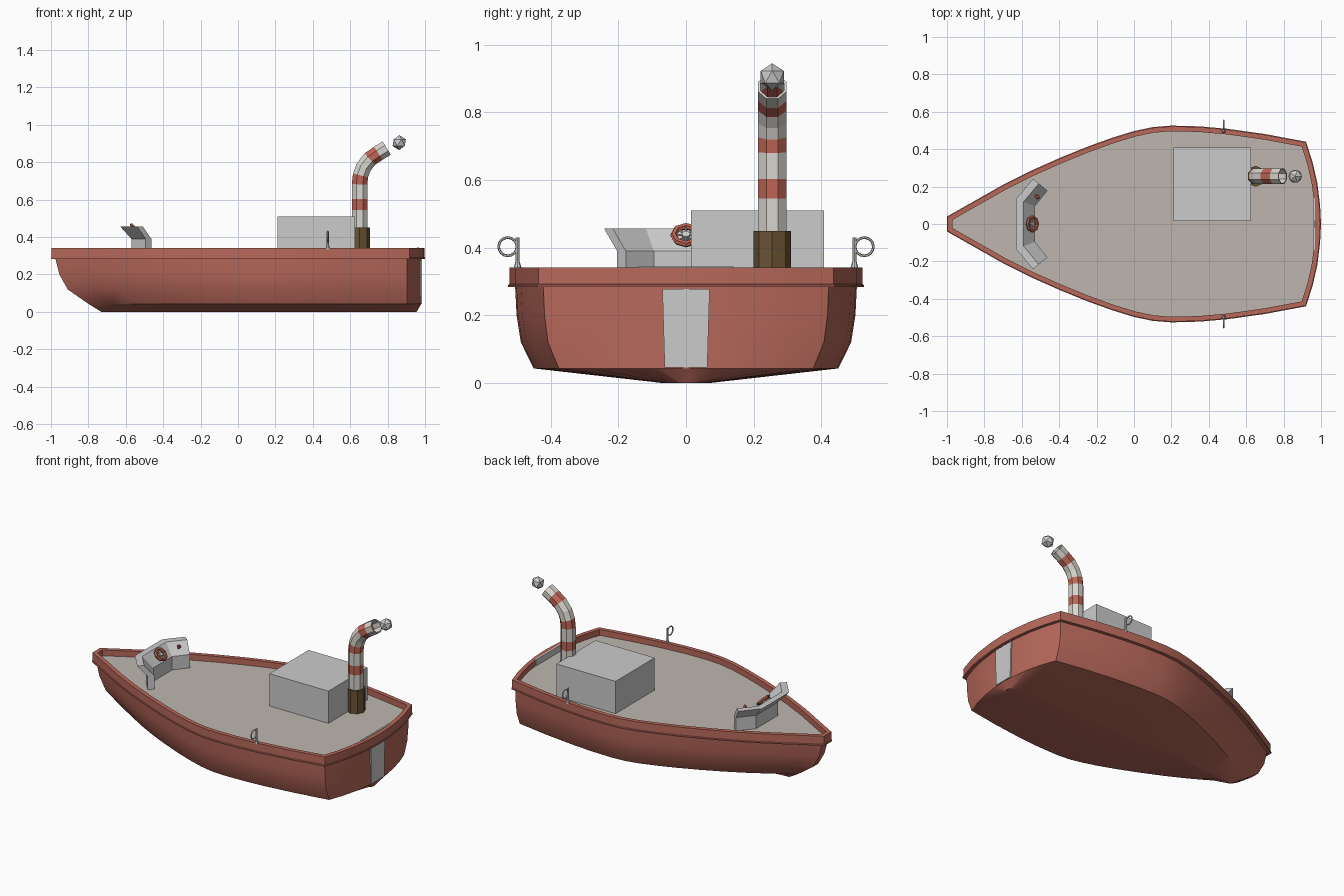
import bpy, bmesh, math
from mathutils import Vector, Matrix

if "Cube" in bpy.data.objects:
    bpy.data.objects.remove(bpy.data.objects["Cube"])


def mat(name, rgb):
    m = bpy.data.materials.new(name)
    m.diffuse_color = (*rgb, 1)
    m.use_nodes = True
    m.node_tree.nodes["Principled BSDF"].inputs["Base Color"].default_value = m.diffuse_color
    return m


RED = mat("hull_red", (0.48, 0.14, 0.105))
DECK = mat("deck_beige", (0.52, 0.47, 0.43))
WHITE = mat("off_white", (0.68, 0.66, 0.61))
STRIPE = mat("stripe_red", (0.52, 0.13, 0.09))
BROWN = mat("brown", (0.14, 0.085, 0.035))


def make(name, bm, mats=(), smooth=None):
    bmesh.ops.recalc_face_normals(bm, faces=bm.faces)
    me = bpy.data.meshes.new(name)
    bm.to_mesh(me)
    bm.free()
    ob = bpy.data.objects.new(name, me)
    bpy.context.collection.objects.link(ob)
    for m in mats:
        me.materials.append(m)
    if smooth:
        bpy.ops.object.select_all(action='DESELECT')
        bpy.context.view_layer.objects.active = ob
        ob.select_set(True)
        bpy.ops.object.shade_smooth_by_angle(angle=math.radians(smooth))
    return ob


def loft(bm, rings, wrap=False, caps=(False, False), index=None):
    """Bridge equal closed rings; wrap joins the last ring to the first."""
    vs = [[bm.verts.new(p) for p in r] for r in rings]
    n = len(vs[0])
    for i in range(len(vs) - (0 if wrap else 1)):
        a, b = vs[i], vs[(i + 1) % len(vs)]
        for j in range(n):
            k = (j + 1) % n
            f = bm.faces.new((a[j], a[k], b[k], b[j]))
            f.material_index = index[i] if index else 0
    for cap, r in zip(caps, (vs[0], vs[-1])):
        if cap:
            bm.faces.new(r)


def box(name, lo, hi, mats=()):
    bm = bmesh.new()
    lo, hi = Vector(lo), Vector(hi)
    bmesh.ops.create_cube(bm, size=1, matrix=Matrix.Translation((lo + hi) / 2)
                          @ Matrix.Diagonal((*(hi - lo), 1)))
    return make(name, bm, mats)


def cyl(bm, a, b, r1, r2, n=8):
    a, b = Vector(a), Vector(b)
    rot = (b - a).to_track_quat('Z', 'Y').to_matrix().to_4x4()
    bmesh.ops.create_cone(bm, cap_ends=True, segments=n, radius1=r1, radius2=r2,
                          depth=(b - a).length, matrix=Matrix.Translation((a + b) / 2) @ rot)


def torus(bm, R, r, n, m, mx):
    loft(bm, [[mx @ Vector(((R + r * math.cos(q)) * math.cos(p),
                            (R + r * math.cos(q)) * math.sin(p), r * math.sin(q)))
               for q in [2 * math.pi * j / m for j in range(m)]]
              for p in [2 * math.pi * i / n for i in range(n)]], wrap=True)


# plan outline of the rim: half profile from bow to stern, then mirrored
half = [(-1, .04), (-.85, .125), (-.7, .21), (-.55, .285), (-.4, .352), (-.25, .413),
        (-.12, .46), (0, .497), (.1, .518), (.2, .526), (.35, .522), (.5, .509),
        (.7, .481), (.92, .44), (.955, .33), (.98, .22), (.995, .1)]
outline = half + [(1, 0)] + [(x, -y) for x, y in reversed(half)]


def inset(d):
    out, n = [], len(outline)
    for i in range(n):
        p, a, b = (Vector(outline[k % n]) for k in (i, i - 1, i + 1))
        e1, e2 = (p - a).normalized(), (b - p).normalized()
        n1, n2 = Vector((e1.y, -e1.x)), Vector((e2.y, -e2.x))
        out.append(p + (n1 + n2) * d / (1 + n1.dot(n2)))
    return out


# hull: levels of (z, bow x, stern x, width factor)
base = inset(.02)
rings = []
for z, bow, stern, w in [(.3, -.98, .98, 1), (.2, -.955, .98, .99), (.12, -.91, .98, .965),
                         (.043, -.80, .98, .89), (0, -.73, .955, .14)]:
    rings.append([(.2 - (.2 - p.x) * (.2 - bow) / 1.18 if p.x < .2 else
                   .2 + (p.x - .2) * (stern - .2) / .78, p.y * w, z) for p in base])
bm = bmesh.new()
loft(bm, rings, caps=(False, True))
make("hull", bm, [RED], 30)

# rim swept round the outline, with a small lower lip
bm = bmesh.new()
loft(bm, [[(p.x, p.y, z) for p in inset(d)] for d, z in
          [(.024, .283), (0, .283), (0, .29), (.004, .292), (.004, .342), (.03, .342), (.03, .29)]],
     wrap=True)
make("rim", bm, [RED], 25)

# deck
bm = bmesh.new()
bm.faces.new([bm.verts.new((p.x, p.y, .305)) for p in inset(.025)])
make("deck", bm, [DECK])

# stern door and the plate inside the stern rim
door = box("stern_door", (.95, -.07, .045), (.984, .07, .278))
for v in door.data.vertices:
    if v.co.z < .1:
        v.co.y *= .9
box("stern_plate", (.957, -.14, .3), (.968, .14, .345))

# engine box
box("engine_box", (.21, .015, .3), (.625, .408, .51))

# funnel base
CX, CY = .65, .255
bm = bmesh.new()
cyl(bm, (CX, CY, .3), (CX, CY, .45), .056, .056)
make("funnel_base", bm, [BROWN])

# striped funnel pipe
path = [(CX, .44), (CX, .545), (CX, .603), (CX, .682), (.655, .73), (.672, .775),
        (.705, .817), (.75, .848), (.795, .876)]
rings = []
for i, p in enumerate(path):
    a, b = Vector(path[max(i - 1, 0)]), Vector(path[min(i + 1, len(path) - 1)])
    t = (b - a).normalized()
    rings.append([(p[0] + .045 * math.cos(q) * t.y, CY + .045 * math.sin(q),
                   p[1] - .045 * math.cos(q) * t.x)
                  for q in [math.pi * (2 * k + 1) / 8 for k in range(8)]])
bm = bmesh.new()
loft(bm, rings, index=[0, 1, 0, 1, 0, 0, 1, 0])
ob = make("funnel_pipe", bm, [WHITE, STRIPE])
ob.modifiers.new("wall", 'SOLIDIFY').thickness = .007

# smoke puff
bm = bmesh.new()
bmesh.ops.create_icosphere(bm, subdivisions=1, radius=.04,
                           matrix=Matrix.Translation((.862, CY, .905)))
make("smoke_puff", bm)

# side rowlocks: post, foot and ring
for s, name in ((1, "rowlock_left"), (-1, "rowlock_right")):
    bm = bmesh.new()
    y = .498 * s
    cyl(bm, (.48, y, .335), (.48, y, .36), .013, .006)
    cyl(bm, (.48, y, .35), (.48, y, .43), .006, .006)
    torus(bm, .027, .004, 16, 6, Matrix.Translation((.48, .527 * s, .403))
          @ Matrix.Rotation(math.pi / 2, 4, 'Y'))
    make(name, bm, (), 40)

# helm console: bent plate section swept along a three-part chevron
sect = [(0, .3), (0, .39), (.06, .457), (.1, .457), (.04, .39), (.04, .3)]
ang = math.radians(50)
rings = []
for x, y, nx, ny in [(-.463, -.178, -math.sin(ang), -math.cos(ang)),
                     (-.53, -.095, -1, -math.tan(ang / 2.3)),
                     (-.53, .095, -1, math.tan(ang / 2.3)),
                     (-.463, .178, -math.sin(ang), math.cos(ang))]:
    rings.append([(x + t * nx, y + t * ny, z) for t, z in sect])
bm = bmesh.new()
loft(bm, rings, caps=(True, True))
make("helm_console", bm)

# steering wheel on the sloping face
mx = Matrix.Translation((-.543, 0, .437)) @ Matrix.Rotation(math.radians(46), 4, 'Y')
bm = bmesh.new()
torus(bm, .037, .010, 8, 6, mx)
make("steering_wheel", bm, [STRIPE])
bm = bmesh.new()
for i in range(4):
    d = Vector((math.cos(i * math.pi / 4), math.sin(i * math.pi / 4), 0)) * .035
    cyl(bm, mx @ -d, mx @ d, .003, .003, 6)
cyl(bm, mx @ Vector((0, 0, -.025)), mx @ Vector((0, 0, .006)), .012, .012)
make("wheel_spokes", bm, [WHITE])

# small throttle lever
bm = bmesh.new()
cyl(bm, (-.527, .155, .42), (-.515, .143, .44), .005, .012, 6)
cyl(bm, (-.515, .143, .44), (-.508, .137, .452), .012, .003, 6)
make("throttle_lever", bm, [STRIPE])
